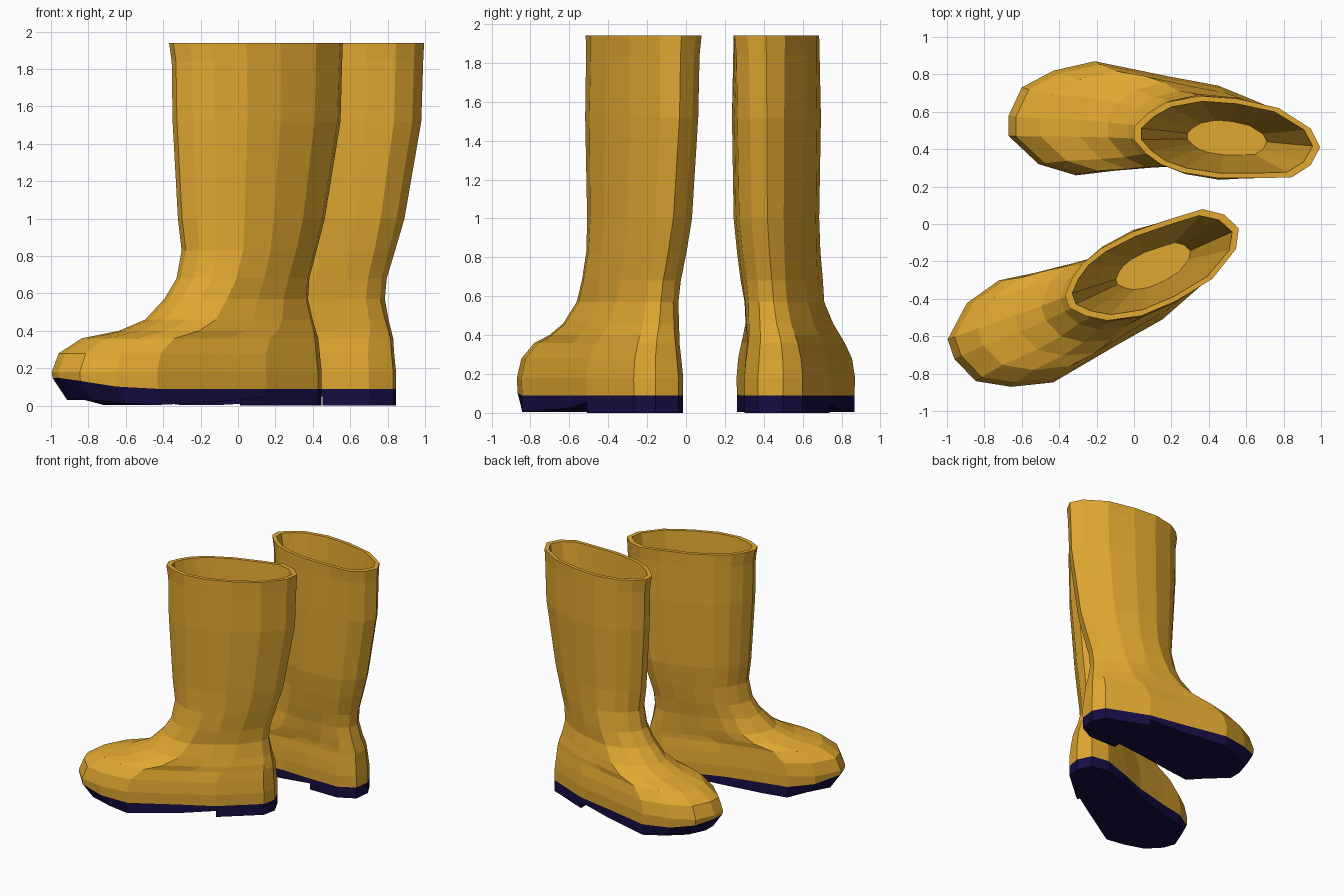
import bpy, bmesh
from math import sin, cos, radians

if "Cube" in bpy.data.objects:
    bpy.data.objects.remove(bpy.data.objects["Cube"])

# Plan outlines, matched point for point: heel -> outer side -> toe -> inner side
SHAFT = [(.49, -.05), (.44, .05), (.27, .16), (.05, .21), (-.15, .225), (-.33, .19),
         (-.43, .13), (-.5, .06), (-.5, -.01), (-.44, -.08), (-.36, -.14), (-.24, -.185),
         (-.05, -.215), (.18, -.215), (.34, -.21), (.44, -.145)]
FOOT = [(.345, .04), (.29, .14), (-.05, .28), (-.32, .33), (-.71, .41), (-.93, .36),
        (-1.1, .27), (-1.17, .12), (-1.17, .01), (-1.01, -.14), (-.81, -.2), (-.6, -.175),
        (-.3, -.15), (-.05, -.16), (.2, -.16), (.33, -.09)]

# Horizontal sections: height, shaft-to-foot blend, front x, back x, width scale, heel pinch
SECTIONS = [(.09, 1, -1.165, .345, .99, 0), (.18, 1, -1.17, .345, 1, 0),
            (.28, 1, -1.13, .335, .96, .03), (.36, .95, -1.0, .33, .89, .06),
            (.40, .85, -.79, .32, .87, .1), (.46, .65, -.64, .305, .86, .16),
            (.57, .4, -.53, .285, .84, .2), (.68, .25, -.46, .295, .9, .25),
            (.83, .1, -.43, .34, .95, .2), (1.0, 0, -.45, .39, 1, .17),
            (1.52, 0, -.48, .48, 1.04, .15), (1.84, 0, -.485, .49, 1.01, .08),
            (1.94, 0, -.5, .495, 1, 0)]


def section(z, t, front, back, width, pinch):
    pts = [(a[0] + (b[0] - a[0]) * t, (a[1] + (b[1] - a[1]) * t) * width)
           for a, b in zip(SHAFT, FOOT)]
    lo, hi = min(p[0] for p in pts), max(p[0] for p in pts)
    pts = [(front + (x - lo) / (hi - lo) * (back - front), y) for x, y in pts]
    return [(x, y * (1 - pinch * max(0, x / back)), z) for x, y in pts]


def material(name, color):
    m = bpy.data.materials.new(name)
    m.diffuse_color = color
    m.use_nodes = True
    m.node_tree.nodes["Principled BSDF"].inputs["Base Color"].default_value = m.diffuse_color
    return m


def loft(bm, rings):
    """Join rings with quads; returns the vertex rings."""
    vs = [[bm.verts.new(p) for p in r] for r in rings]
    n = len(vs[0])
    for a, b in zip(vs, vs[1:]):
        for i in range(n):
            j = (i + 1) % n
            bm.faces.new((a[i], a[j], b[j], b[i]))
    return vs


def strip_cap(bm, ring, up):
    """Fill a ring with quads running across it."""
    n = len(ring)
    for i in range(n // 2 - 1):
        f = [ring[i], ring[i + 1], ring[n - 2 - i], ring[n - 1 - i]]
        bm.faces.new(f if up else f[::-1])


def finish(bm, name, mat, place):
    """Place (and mirror) the part, then make it an object."""
    loc, angle, mirror = place
    c, s = cos(radians(angle)), sin(radians(angle))
    for v in bm.verts:
        x, y = v.co.x, -v.co.y if mirror else v.co.y
        v.co.x, v.co.y = loc[0] + x * c - y * s, loc[1] + x * s + y * c
    if mirror:
        bmesh.ops.reverse_faces(bm, faces=bm.faces[:])
    me = bpy.data.meshes.new(name)
    bm.to_mesh(me)
    bm.free()
    me.materials.append(mat)
    bpy.context.collection.objects.link(bpy.data.objects.new(name, me))


yellow = material("yellow_rubber", (.75, .39, .03, 1))
navy = material("navy_rubber", (.008, .004, .055, 1))

outer = [section(*s) for s in SECTIONS]
# The join between upper and sole sweeps up at the toe
outer[0] = [(x, y, z + .06 * (max(0, -.75 - x) / .42) ** 1.8) for x, y, z in outer[0]]


def boot(side, place):
    # Upper: outside wall, rim, tapering lining and inner floor
    rim = [(x * .92, y * .87, 1.94) for x, y, _ in outer[-1]]
    floor = [(x * .43, y * .42, .5) for x, y in SHAFT]
    bm = bmesh.new()
    vs = loft(bm, outer + [rim, floor])
    strip_cap(bm, vs[-1], True)
    finish(bm, side + "_boot_upper", yellow, place)

    # Sole: arched under the waist, tucked in and raised at the toe
    bottom = []
    for x, y, _ in outer[0]:
        z = .05 if x > -.1 else .02 if x > -.4 else .004 if x > -.85 else .012 if x > -1 else .03
        k = .93 if x < -.85 else 1
        bottom.append((x * k, .07 + (y - .07) * k, z))
    bm = bmesh.new()
    vs = loft(bm, [bottom, outer[0]])
    strip_cap(bm, vs[0], False)
    finish(bm, side + "_boot_sole", navy, place)

    # Heel block
    top = [bottom[i] for i in (13, 14, 15, 0, 1, 2)]
    bm = bmesh.new()
    vs = loft(bm, [[(x, y, 0) for x, y, _ in top], top])
    bm.faces.new(vs[0][::-1])
    finish(bm, side + "_boot_heel", navy, place)


boot("right", ((.5, .46), 0, False))
boot("left", ((.108, -.23), 18.8, True))
